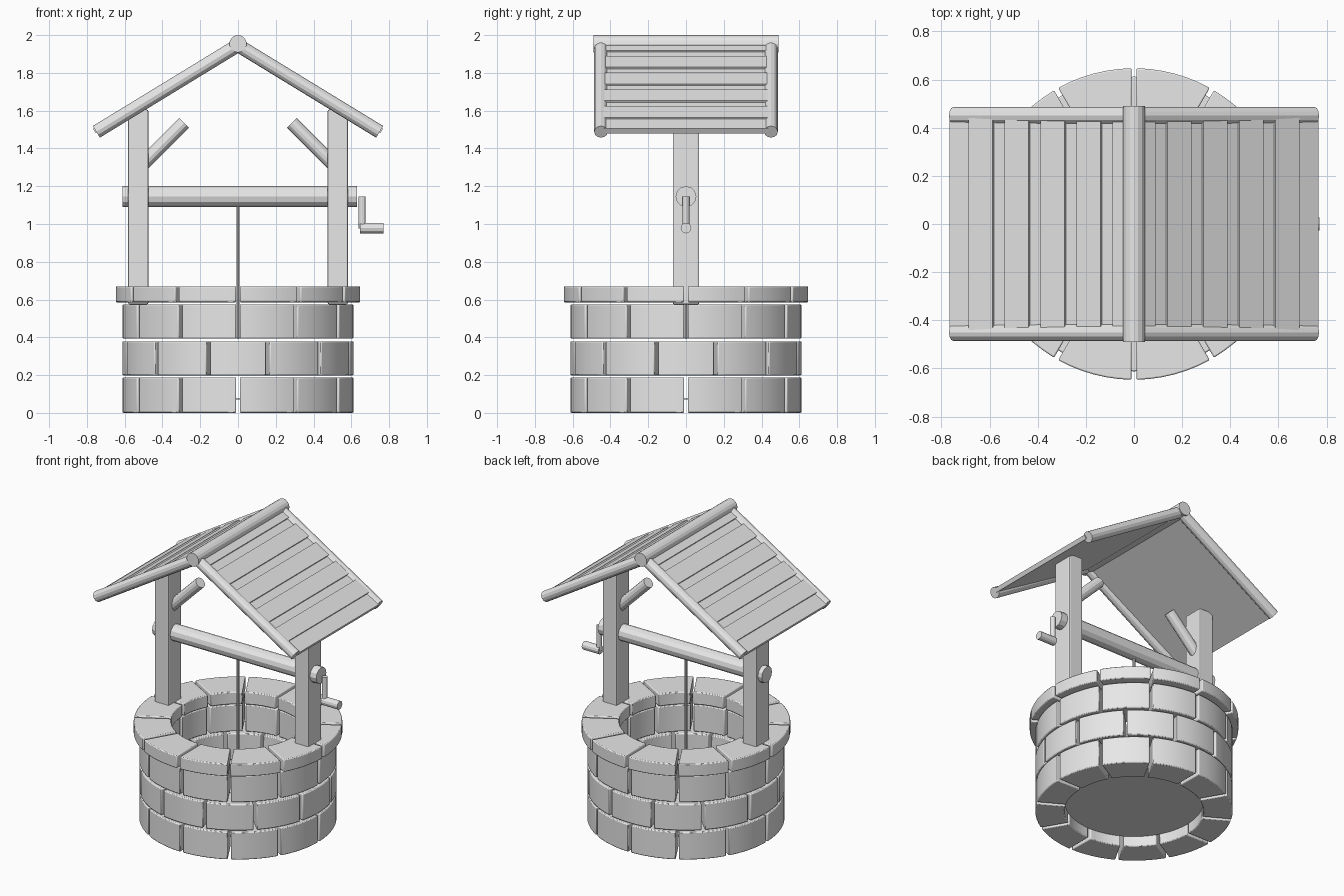
import bpy, bmesh
from math import asin, atan2, cos, sin, pi, radians
from mathutils import Vector, Matrix

cube = bpy.data.objects.get("Cube")
if cube:
    bpy.data.objects.remove(cube, do_unlink=True)

# Single plain grey material
grey = bpy.data.materials.new("plain_grey")
grey.use_nodes = True
GREY = (0.8, 0.8, 0.8, 1)
grey.diffuse_color = GREY
for node in grey.node_tree.nodes:
    if node.type == 'BSDF_PRINCIPLED':
        node.inputs["Base Color"].default_value = GREY


def finish(name, bm, bevel=0, smooth=None):
    bmesh.ops.recalc_face_normals(bm, faces=bm.faces)
    mesh = bpy.data.meshes.new(name)
    bm.to_mesh(mesh)
    bm.free()
    mesh.materials.append(grey)
    ob = bpy.data.objects.new(name, mesh)
    bpy.context.collection.objects.link(ob)
    if bevel:
        mod = ob.modifiers.new("bevel", 'BEVEL')
        mod.width, mod.segments = bevel, 2
        mod.limit_method, mod.angle_limit = 'ANGLE', radians(40)
    if smooth:
        bpy.ops.object.select_all(action='DESELECT')
        ob.select_set(True)
        bpy.context.view_layer.objects.active = ob
        bpy.ops.object.shade_smooth_by_angle(angle=radians(smooth))
    return ob


def pole(name, a, b, radius, sides=12):
    a, b = Vector(a), Vector(b)
    axis = b - a
    turn = axis.to_track_quat('Z', 'Y').to_matrix().to_4x4()
    bm = bmesh.new()
    bmesh.ops.create_cone(bm, cap_ends=True, segments=sides, radius1=radius,
                          radius2=radius, depth=axis.length,
                          matrix=Matrix.Translation((a + b) / 2) @ turn)
    return finish(name, bm)


def box(name, lo, hi, bevel=0, matrix=Matrix()):
    lo, hi = Vector(lo), Vector(hi)
    bm = bmesh.new()
    bmesh.ops.create_cube(bm, size=1, matrix=matrix @ Matrix.Translation((lo + hi) / 2)
                          @ Matrix.Diagonal((*(hi - lo), 1)))
    return finish(name, bm, bevel)


def stone_ring(name, inner, outer, bottom, top, offset, count=12, steps=6, gap=0.01):
    """Ring of curved blocks with even-width open joints."""
    bm = bmesh.new()
    for k in range(count):
        mid = 2 * pi * (k + 0.5) / count + offset
        rows = []
        for i in range(steps + 1):
            t = 2 * i / steps - 1
            row = []
            for r, z in ((inner, bottom), (outer, bottom), (outer, top), (inner, top)):
                a = mid + t * (pi / count - asin(gap / r))
                row.append(bm.verts.new((r * cos(a), r * sin(a), z)))
            rows.append(row)
        for p, q in zip(rows, rows[1:]):
            for j in range(4):
                n = (j + 1) % 4
                bm.faces.new((p[j], p[n], q[n], q[j]))
        bm.faces.new(rows[0])
        bm.faces.new(rows[-1][::-1])
    return finish(name, bm, 0.006, 30)


# Stone wall, rim and floor
half = pi / 12
stone_ring("lower_stones", 0.43, 0.612, 0.0, 0.188, 0)
stone_ring("middle_stones", 0.43, 0.612, 0.199, 0.379, half)
stone_ring("upper_stones", 0.43, 0.612, 0.393, 0.575, 0)
stone_ring("rim_stones", 0.415, 0.647, 0.585, 0.67, 0)
pole("well_floor", (0, 0, 0.07), (0, 0, 0.08), 0.432, 48)

# Winding roller, rope and crank
pole("roller", (-0.612, 0, 1.145), (0.63, 0, 1.145), 0.055)
pole("rope", (0, 0, 0.39), (0, 0, 1.12), 0.008, 8)
pole("crank_arm", (0.657, 0, 0.975), (0.657, 0, 1.145), 0.018)
pole("crank_handle", (0.645, 0, 0.978), (0.77, 0, 0.978), 0.028)

# Ridge pole
RIDGE = 1.946
pole("ridge_pole", (0, -0.49, 1.954), (0, 0.49, 1.954), 0.046, 16)

for side, s in (("left", 1), ("right", -1)):
    # Post and brace
    xs = sorted((s * 0.475, s * 0.582))
    box(side + "_post", (xs[0], -0.07, 0.575), (xs[1], 0.07, 1.605), 0.008)
    pole(side + "_brace", (s * 0.52, 0, 1.3), (s * 0.285, 0, 1.535), 0.036)

    # Rafters along both gable edges
    for end, y in (("front", -0.45), ("back", 0.45)):
        pole(f"{side}_{end}_rafter", (0, y, RIDGE), (s * 0.75, y, 1.488), 0.036)

    # Roof panel with raised planks, pitched slightly flatter than the rafters
    pitch = atan2(0.591, 1)
    frame = Matrix.Translation((0, 0, RIDGE - 0.016)) @ Matrix.Rotation(
        pitch if s > 0 else -pitch, 4, 'Y')
    length = 0.755 / cos(pitch)
    xs = sorted((0, s * length))
    box(side + "_roof_panel", (xs[0], -0.435, -0.004), (xs[1], 0.435, 0.024),
        matrix=frame)
    for i in range(5):
        near = (0.025 if i == 0 else 0.12 + 0.15 * (i - 1)) / cos(pitch)
        far = (0.07 + 0.15 * i if i == 0 else 0.22 + 0.15 * (i - 1)) / cos(pitch)
        xs = sorted((s * near, s * far))
        box(f"{side}_roof_plank_{i + 1}", (xs[0], -0.44, 0.02), (xs[1], 0.44, 0.036),
            matrix=frame)
